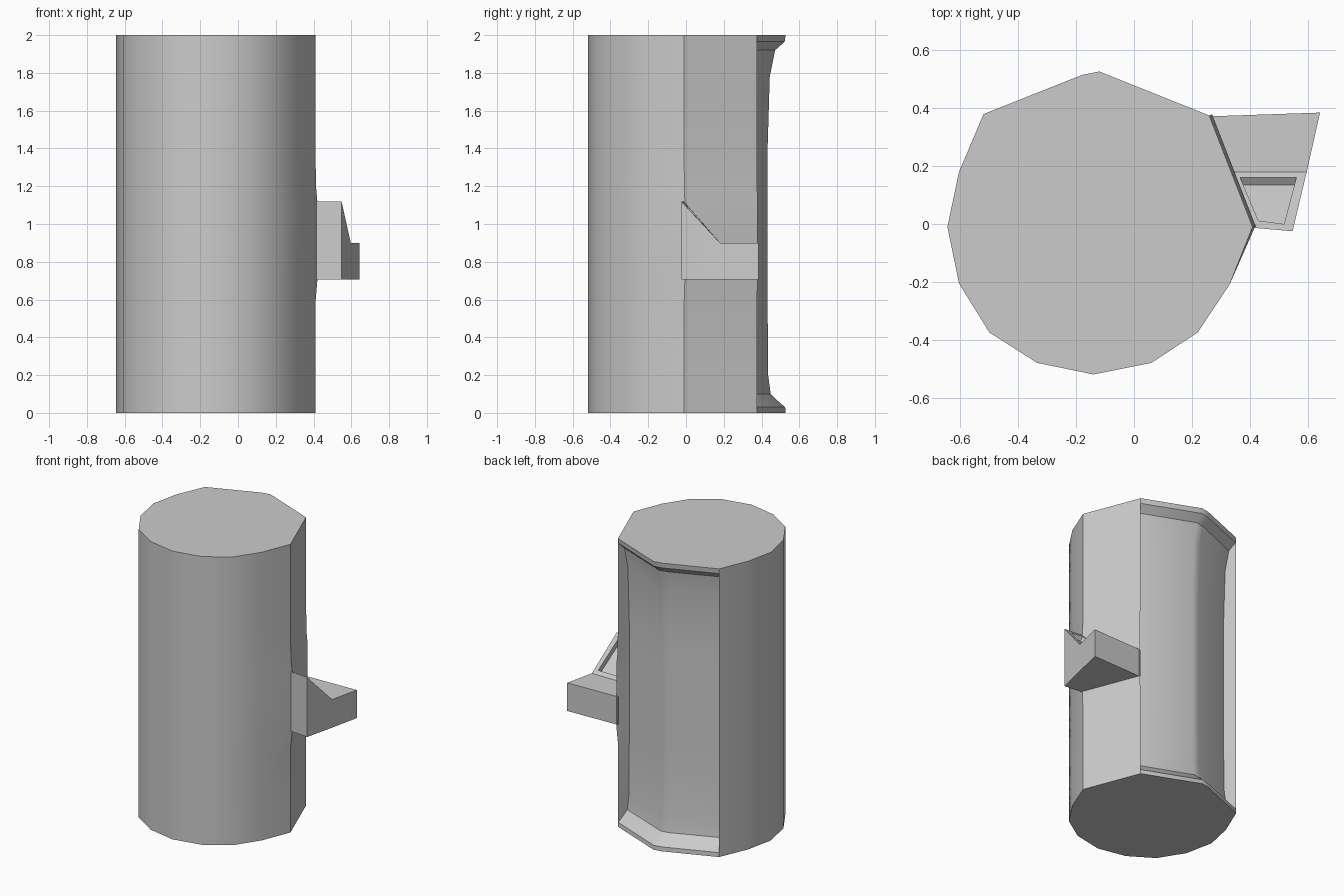
import bpy, bmesh

if "Cube" in bpy.data.objects:
    bpy.data.objects.remove(bpy.data.objects["Cube"])


def finish(bm, name, angle):
    bmesh.ops.remove_doubles(bm, verts=bm.verts, dist=0.0005)
    bmesh.ops.recalc_face_normals(bm, faces=bm.faces)
    me = bpy.data.meshes.new(name)
    bm.to_mesh(me)
    bm.free()
    ob = bpy.data.objects.new(name, me)
    bpy.context.collection.objects.link(ob)
    bpy.ops.object.select_all(action='DESELECT')
    ob.select_set(True)
    bpy.context.view_layer.objects.active = ob
    bpy.ops.object.shade_smooth_by_angle(angle=angle)
    return ob


def loft(bm, rings):
    rows = [[bm.verts.new(p) for p in r] for r in rings]
    n = len(rows[0])
    for a, b in zip(rows, rows[1:]):
        for i in range(n):
            j = (i + 1) % n
            bm.faces.new((a[i], a[j], b[j], b[i]))
    bm.faces.new(rows[0][::-1])
    bm.faces.new(rows[-1])


# Body: faceted drum, plain outline from back-left corner round the front to back-right corner
outline = [(-.52, .38), (-.605, .18), (-.645, -.01), (-.605, -.205), (-.5, -.375),
           (-.335, -.48), (-.14, -.52), (.06, -.48), (.22, -.375), (.33, -.21),
           (.41, -.01), (.26, .375)]
# Back panel: outer (flush) and inner (recessed) positions
panel = [((.26, .375), (.229, .295)), ((-.12, .527), (-.12, .432)),
         ((-.18, .515), (-.178, .422)), ((-.52, .38), (-.488, .295))]
# height, recess amount, flare of the side face towards the bracket
levels = [(0, 0, 0), (.03, .02, 0), (.065, .45, 0), (.1, .83, 0), (.2, .97, 0),
          (.58, 1, 0), (.7, 1, .01), (1.12, 1, .01), (1.2, 1, .003), (1.4, 1, 0),
          (1.78, .88, 0), (1.92, .58, 0), (1.965, .05, 0), (2, 0, 0)]
rings = []
for z, t, f in levels:
    ring = [(x, y, z) for x, y in outline[:-2]]
    ring += [(x + f, y + f * .4, z) for x, y in outline[-2:]]
    ring += [(a[0] + (b[0] - a[0]) * t, a[1] + (b[1] - a[1]) * t, z) for a, b in panel]
    rings.append(ring)
bm = bmesh.new()
loft(bm, rings)
finish(bm, "drum_body", 0.6)

# Side bracket: block with a raised wedge at the front
bm = bmesh.new()
stations = [(.26, .372, .643, .385, .9), (.33, .18, .597, .18, .9), (.40, -.012, .548, -.025, 1.12)]
loft(bm, [[(lx, ly, .705), (rx, ry, .705), (rx, ry, zt), (lx, ly, zt)]
          for lx, ly, rx, ry, zt in stations])
bmesh.ops.recalc_face_normals(bm, faces=bm.faces)
bm.faces.ensure_lookup_table()

# Pocket sunk into the sloping wedge face
slope = [f for f in bm.faces if f.normal.z > .3 and f.normal.y > .3]
bmesh.ops.inset_individual(bm, faces=slope, thickness=.047, depth=0)
bmesh.ops.inset_individual(bm, faces=slope, thickness=.006, depth=-.03)
finish(bm, "side_bracket", 0.5)
